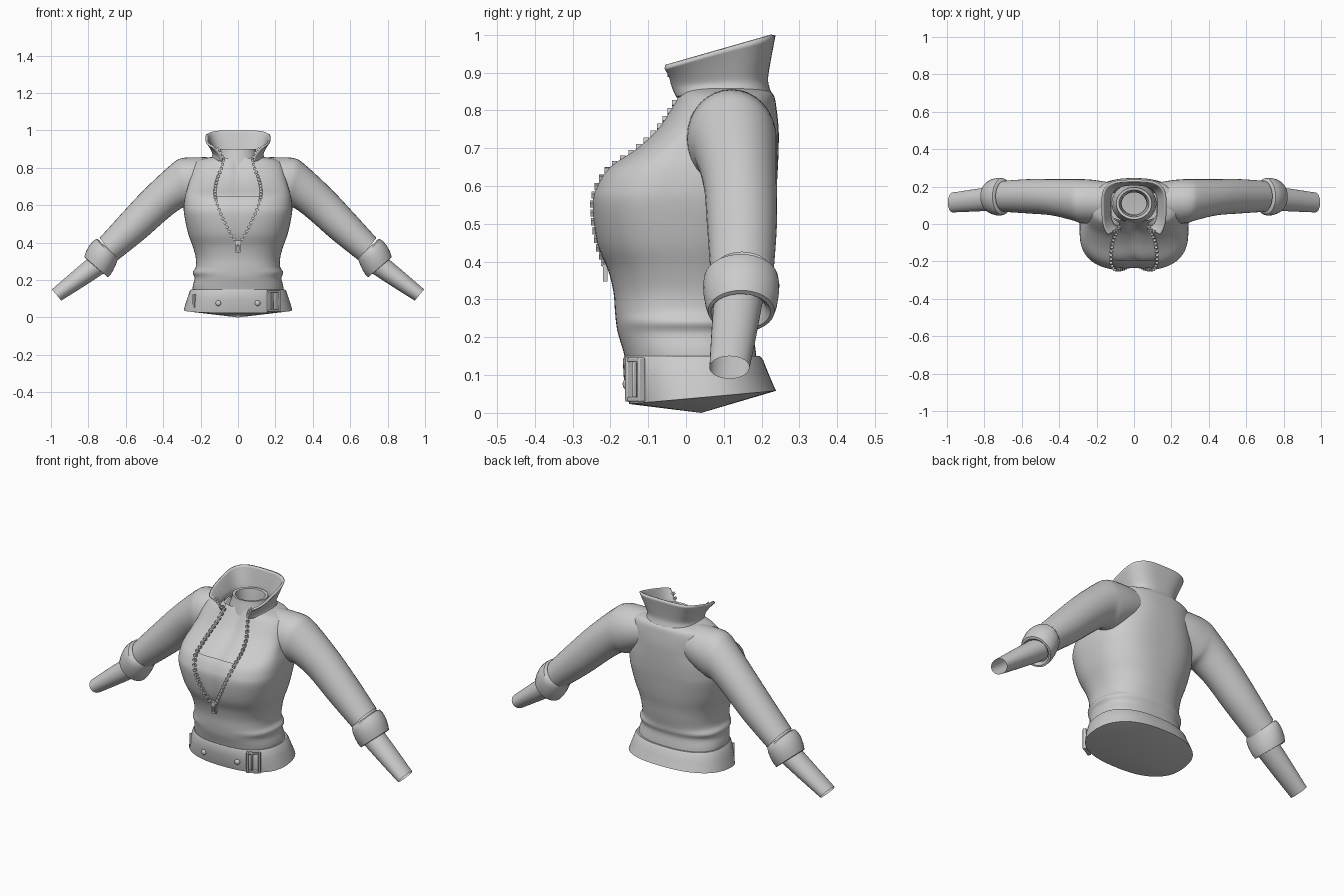
import bpy, bmesh, math
from mathutils import Vector, Matrix

if "Cube" in bpy.data.objects:
    bpy.data.objects.remove(bpy.data.objects["Cube"])

grey = bpy.data.materials.new("plain_grey")
grey.diffuse_color = (0.6, 0.6, 0.6, 1)
grey.use_nodes = True
grey.node_tree.nodes["Principled BSDF"].inputs["Base Color"].default_value = grey.diffuse_color


def finish(name, bm, recalc=True):
    bmesh.ops.remove_doubles(bm, verts=bm.verts, dist=0.0004)
    if recalc:
        bmesh.ops.recalc_face_normals(bm, faces=bm.faces)
    me = bpy.data.meshes.new(name)
    bm.to_mesh(me)
    bm.free()
    me.materials.append(grey)
    ob = bpy.data.objects.new(name, me)
    bpy.context.collection.objects.link(ob)
    return ob


def loft(name, rings, closed=True, tip=None):
    """Skin a list of equal-length rings, optionally fanning the last one to a tip."""
    bm = bmesh.new()
    vs = [[bm.verts.new(p) for p in r] for r in rings]
    n = len(rings[0])
    for a, b in zip(vs, vs[1:]):
        for i in range(n if closed else n - 1):
            j = (i + 1) % n
            bm.faces.new((a[i], a[j], b[j], b[i]))
    if tip:
        t = bm.verts.new(tip)
        for i in range(n):
            bm.faces.new((vs[-1][i], vs[-1][(i + 1) % n], t))
    return finish(name, bm)


def smooth_rows(rows, steps):
    """Catmull-Rom resampling of a table of section rows."""
    out = []
    for i in range(len(rows) - 1):
        p = [rows[max(i - 1, 0)], rows[i], rows[i + 1], rows[min(i + 2, len(rows) - 1)]]
        for k in range(steps):
            t = k / steps
            out.append(tuple(0.5 * (2 * b + (c - a) * t + (2 * a - 5 * b + 4 * c - d) * t * t
                                    + (3 * b - a - 3 * c + d) * t ** 3) for a, b, c, d in zip(*p)))
    return out + [tuple(rows[-1])]


def angle_at(row, x):
    _, a, _, _, _, n = row[:6]
    return math.asin(min(1, (max(x, 0) / a) ** (n / 2)))


def section_point(row, t):
    """Point on a rounded section: z, half width, front, back, middle, squareness, gap, tilt."""
    z, a, yf, yb, yc, n = row[:6]
    tilt = row[7] if len(row) > 7 else 0
    s, c = math.sin(t), math.cos(t)
    x = math.copysign(a * abs(s) ** (2 / n), s)
    y = yc + ((yf if c > 0 else yb) - yc) * abs(c) ** (2 / n)
    return Vector((x, y, z + tilt * y))


def section(row, cols=72):
    t0 = angle_at(row, row[6]) if row[6] > 0 else 0
    return [section_point(row, t0 + (2 * math.pi - 2 * t0) * i / cols) for i in range(cols + 1)]


# Jacket body, open at the front above the zipper
torso = smooth_rows([
    (.10, .240, -.150, .190, .03, 2.4, 0), (.16, .243, -.165, .185, .02, 2.4, 0),
    (.21, .232, -.180, .178, .01, 2.4, 0), (.24, .242, -.185, .185, .01, 2.4, 0),
    (.27, .226, -.188, .188, .00, 2.4, 0), (.32, .226, -.192, .198, .00, 2.4, 0),
    (.38, .242, -.207, .208, -.01, 2.4, 0), (.45, .267, -.236, .222, -.02, 2.5, .042),
    (.55, .288, -.250, .235, -.03, 2.7, .09), (.60, .290, -.240, .240, -.03, 2.7, .11),
    (.65, .283, -.208, .243, -.02, 2.7, .122), (.70, .268, -.135, .245, .00, 2.6, .12),
    (.75, .255, -.080, .245, .04, 2.5, .107), (.80, .250, -.045, .240, .08, 2.4, .088),
    (.84, .220, -.022, .232, .10, 2.3, .078), (.86, .130, -.010, .210, .10, 2.3, .078)], 4)
loft("jacket_body", [section(r) for r in torso], closed=False)

# Collar, flaring up towards the back
collar = smooth_rows([
    (.840, .135, -.030, .215, .1, 2.6, .080, 0), (.868, .125, -.050, .205, .1, 2.8, .085, .05),
    (.900, .140, -.065, .212, .1, 3.1, .105, .15), (.936, .163, -.090, .225, .1, 3.5, .135, .286)], 4)
ob = loft("collar", [section(r) for r in collar], closed=False)
mod = ob.modifiers.new("thickness", 'SOLIDIFY')
mod.thickness = 0.012
mod.offset = -1


# Undershirt and chest seen through the opening
def front_panel(name, z0, z1, depth, cleft):
    rings = []
    for r in torso:
        if z0 <= r[0] <= z1:
            t1 = angle_at(r, max(r[6], 0) + .03)
            ring = []
            for i in range(25):
                p = section_point(r, t1 * (i / 12 - 1))
                p.y += depth + cleft * math.exp(-(p.x / .03) ** 2)
                ring.append(p)
            rings.append(ring)
    return loft(name, rings, closed=False)


front_panel("undershirt", .36, .655, .012, .004)
front_panel("chest", .58, .855, .028, .012)

# Hollow neck
loft("neck", [[(r * math.cos(k * math.pi / 20), .11 + .9 * r * math.sin(k * math.pi / 20), z)
               for k in range(40)]
              for z, r in ((.79, .12), (.84, .112), (.87, .1), (.90, .095), (.898, .08), (.84, .07), (.78, .066))])


# Arms: each row is top x, top z, bottom x, bottom z, middle y, half depth
def limb(name, rows, steps, side):
    rings = []
    for tx, tz, bx, bz, yc, yh in smooth_rows(rows, steps):
        c = Vector(((tx + bx) / 2, yc, (tz + bz) / 2))
        u = Vector(((tx - bx) / 2, 0, (tz - bz) / 2))
        ring = []
        for k in range(32):
            a = k * math.pi / 16
            p = c + u * math.cos(a) + Vector((0, yh * math.sin(a), 0))
            p.x *= side
            ring.append(p)
        rings.append(ring)
    loft(name, rings)


sleeve = [(.12, .856, .12, .66, .12, .10), (.22, .856, .20, .62, .12, .115),
          (.305, .850, .255, .592, .122, .118), (.36, .815, .30, .585, .13, .110),
          (.50, .685, .375, .53, .143, .097), (.62, .557, .50, .42, .148, .092),
          (.74, .425, .645, .305, .148, .083)]
cuff = [(.735, .405, .640, .315, .146, .080), (.757, .420, .650, .290, .146, .098),
        (.795, .385, .668, .250, .146, .100), (.822, .324, .695, .214, .146, .088),
        (.800, .315, .705, .235, .143, .070), (.770, .335, .685, .260, .142, .060)]
forearm = [(.755, .355, .665, .270, .140, .066), (.885, .245, .81, .175, .127, .060),
           (.995, .150, .945, .090, .115, .053)]
for side, tag in ((-1, "right"), (1, "left")):
    limb(tag + "_sleeve", sleeve, 4, side)
    limb(tag + "_cuff", cuff, 2, side)
    limb(tag + "_forearm", forearm, 3, side)

# Wide belt with a closed underside
belt = [(.148, .232, -.152, .178, .03, 2.4, 0, 0), (.150, .250, -.163, .196, .03, 2.4, 0, 0),
        (.140, .258, -.167, .204, .03, 2.4, 0, 0), (.100, .272, -.165, .218, .03, 2.4, 0, .02),
        (.060, .284, -.157, .230, .03, 2.4, 0, .07), (.037, .290, -.150, .238, .03, 2.4, 0, .09)]
loft("belt", [section(r)[:-1] for r in belt], tip=(0, .04, 0))


def belt_frame(x):
    """Position and orientation on the belt front at a given x."""
    row = belt[3]
    t = angle_at(row, abs(x))
    p, q = section_point(row, t), section_point(row, t + .02)
    yaw = math.atan2(q.y - p.y, q.x - p.x)
    if x < 0:
        p.x, yaw = -p.x, -yaw
    p.z = 0
    return Matrix.Translation(p) @ Matrix.Rotation(yaw, 4, 'Z')


def add_box(bm, mat, loc, size):
    bmesh.ops.create_cube(bm, size=1, matrix=mat @ Matrix.Translation(loc) @ Matrix.Diagonal((*size, 1)))


# Belt studs
for x, tag in ((-.105, "right"), (.105, "left")):
    bm = bmesh.new()
    bmesh.ops.create_uvsphere(bm, u_segments=16, v_segments=10, radius=1, matrix=belt_frame(x)
                              @ Matrix.Translation((0, 0, .076)) @ Matrix.Diagonal((.015, .011, .015, 1)))
    finish(tag + "_stud", bm)

# Buckle frame with prong, and the belt's loose end
bm = bmesh.new()
m = belt_frame(.187) @ Matrix.Translation((0, -.009, .088))
for s in (-1, 1):
    add_box(bm, m, (s * .031, 0, 0), (.012, .02, .116))
    add_box(bm, m, (0, 0, s * .052), (.052, .018, .012))
add_box(bm, m, (-.008, .002, 0), (.008, .012, .094))
ob = finish("buckle", bm)
mod = ob.modifiers.new("rounding", 'BEVEL')
mod.width, mod.segments = .003, 2
bm = bmesh.new()
add_box(bm, belt_frame(-.232), (0, -.002, .088), (.012, .012, .07))
finish("belt_end", bm)

# Zipper teeth along both edges of the opening
edge = [section_point(r, angle_at(r, r[6])) for r in torso if .385 < r[0] < .85]
edge += [section_point(r, angle_at(r, r[6])) for r in collar[3:10]]
bm = bmesh.new()
travelled = 0
for a, b in zip(edge, edge[1:]):
    length = (b - a).length
    while travelled < length:
        p = a.lerp(b, travelled / length)
        for s in (-1, 1):
            roll = math.atan2(b.x - a.x, b.z - a.z) * s
            m = Matrix.Translation((p.x * s, p.y, p.z)) @ Matrix.Rotation(roll, 4, 'Y')
            add_box(bm, m, (0, 0, 0), (.016, .014, .014))
        travelled += .026
    travelled -= length
finish("zipper_teeth", bm)

# Zipper pull
bm = bmesh.new()
pull = Matrix.Translation((0, -.214, .385))
add_box(bm, pull, (0, -.002, .015), (.026, .018, .024))
for s in (-1, 1):
    add_box(bm, pull, (s * .010, 0, -.015), (.007, .012, .044))
add_box(bm, pull, (0, 0, -.034), (.026, .012, .008))
finish("zipper_pull", bm)

# Smooth shading with kept hard edges
for ob in bpy.context.scene.objects:
    ob.select_set(True)
    bpy.context.view_layer.objects.active = ob
bpy.ops.object.shade_smooth_by_angle(angle=math.radians(40))
